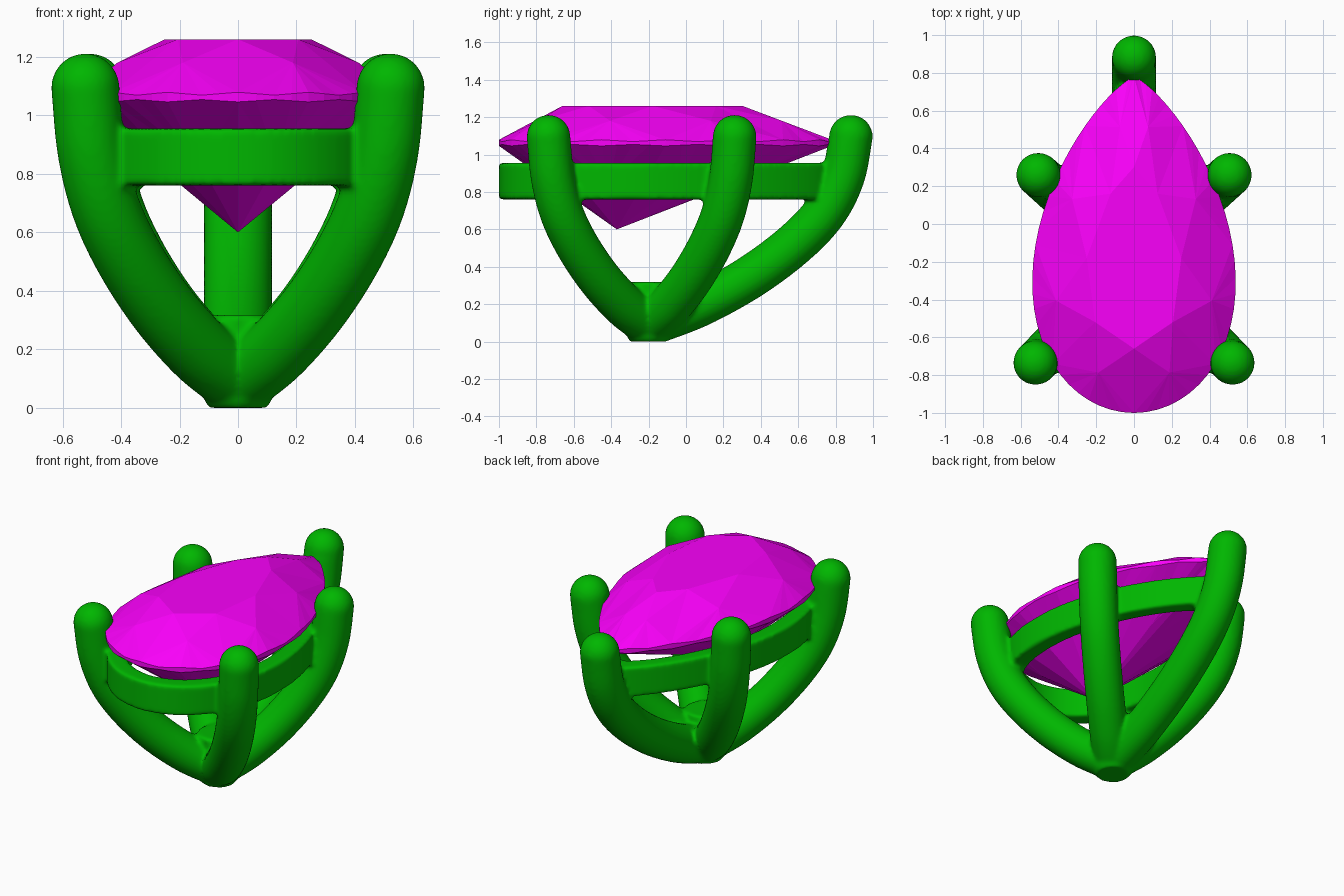
import bpy, bmesh
from math import sin, cos, pi, radians
from mathutils import Vector

if "Cube" in bpy.data.objects:
    bpy.data.objects.remove(bpy.data.objects["Cube"])

def material(name, rgb):
    m = bpy.data.materials.new(name)
    m.diffuse_color = (*rgb, 1)
    m.use_nodes = True
    m.node_tree.nodes["Principled BSDF"].inputs["Base Color"].default_value = m.diffuse_color
    return m

METAL = material("green metal", (0.0, 0.47, 0.0))
STONE = material("magenta stone", (0.95, 0.0, 0.95))

def finish(bm, name, mat):
    bmesh.ops.recalc_face_normals(bm, faces=bm.faces)
    me = bpy.data.meshes.new(name)
    bm.to_mesh(me)
    bm.free()
    ob = bpy.data.objects.new(name, me)
    bpy.context.collection.objects.link(ob)
    me.materials.append(mat)
    return ob

def bridge(bm, a, b):
    n = len(a)
    for i in range(n):
        bm.faces.new((a[i], a[(i + 1) % n], b[(i + 1) % n], b[i]))

# Pear outline: round end at -y, point at +y
def pear(t):
    c = cos(t)
    return 0.5216 * sin(t) * max(1 + c, 0) ** 0.287, -0.11 - 0.89 * c

# Gem: brilliant cut with table, kites, stars, girdle and pavilion
def make_gem():
    bm = bmesh.new()
    N, M = 8, 8                       # main facets, girdle steps per facet
    def ring(count, shift, sx, sy, oy, z, scallop=0):
        out = []
        for i in range(count):
            x, y = pear(2 * pi * (i + shift) / count)
            dz = scallop * cos(2 * pi * i / 4)
            out.append(bm.verts.new((x * sx, y * sy + oy, z + dz)))
        return out
    table = ring(N, 0, 0.48, 0.54, -0.12, 1.26)
    star = ring(N, 0.5, 0.78, 0.79, -0.05, 1.18)
    top = ring(N * M, 0, 1, 1, 0, 1.074, 0.005)
    low = ring(N * M, 0, 1, 1, 0, 1.05, -0.004)
    pav = ring(N, 0.5, 0.55, 0.55, -0.167, 0.84)
    culet = bm.verts.new((0, -0.37, 0.6))
    bm.faces.new(table)
    bridge(bm, top, low)
    for i in range(N):
        bm.faces.new((table[i], star[i], table[(i + 1) % N]))
        for inner, girdle, end in ((star, top, table[i]), (pav, low, culet)):
            bm.faces.new((end, inner[i - 1], girdle[i * M]))
            bm.faces.new((end, girdle[i * M], inner[i]))
            for k in range(M):
                p, q = girdle[i * M + k], girdle[(i * M + k + 1) % (N * M)]
                bm.faces.new((inner[i], p, q))
    finish(bm, "pear_gem", STONE)

# Gallery rail: pear-shaped band under the gem
def make_rail():
    bm = bmesh.new()
    n = 96
    loops = []
    for sx, sy, oy, z in ((0.98, 1, 0, 0.76), (0.98, 1, 0, 0.955),
                          (0.78, 0.86, -0.03, 0.955), (0.78, 0.86, -0.03, 0.76)):
        pts = [pear(2 * pi * i / n) for i in range(n)]
        loops.append([bm.verts.new((x * sx, y * sy + oy, z)) for x, y in pts])
    for k in range(4):
        bridge(bm, loops[k], loops[(k + 1) % 4])
    return finish(bm, "gallery_rail", METAL)

# Prongs: round bars sweeping up from the base, with domed tips
BASE = Vector((0, -0.2, 0))
R = 0.117
PROFILE = [(0, 0.1), (0.1, 0.13), (0.28, 0.21), (0.51, 0.35), (0.72, 0.52),
           (0.87, 0.69), (0.96, 0.88), (1, 1.095)]

def spline(pts, steps=6):
    p = [Vector(q) for q in pts]
    p = [2 * p[0] - p[1]] + p + [2 * p[-1] - p[-2]]
    out = []
    for i in range(1, len(p) - 2):
        a, b, c, d = p[i - 1:i + 3]
        for k in range(steps):
            t = k / steps
            out.append(0.5 * (2 * b + (c - a) * t + (2 * a - 5 * b + 4 * c - d) * t * t
                              + (3 * b - a - 3 * c + d) * t ** 3))
    return out + [p[-2]]

def make_prong(name, tip_x, tip_y):
    bm = bmesh.new()
    reach = Vector((tip_x, tip_y, 0)) - BASE
    side = reach.normalized().cross(Vector((0, 0, 1)))
    path = [BASE + reach * s + Vector((0, 0, z)) for s, z in spline(PROFILE)]
    rings = []
    def add_ring(centre, tangent, r):
        up = side.cross(tangent)
        ring = []
        for k in range(32):
            a = 2 * pi * k / 32
            co = centre + (side * cos(a) + up * sin(a)) * r
            co.z = max(co.z, 0.003)   # flat foot
            ring.append(bm.verts.new(co))
        rings.append(ring)
    for i, p in enumerate(path):
        tan = (path[min(i + 1, len(path) - 1)] - path[max(i - 1, 0)]).normalized()
        if i == len(path) - 1:
            tan = Vector((0, 0, 1))
        add_ring(p, tan, R)
    for k in range(1, 9):
        a = k / 8 * radians(87)
        add_ring(path[-1] + Vector((0, 0, R * sin(a))), Vector((0, 0, 1)), R * cos(a))
    for a, b in zip(rings, rings[1:]):
        bridge(bm, a, b)
    bm.faces.new(rings[0])
    bm.faces.new(rings[-1])
    return finish(bm, name, METAL)

# Hub: short post where the prongs meet
def make_hub():
    bm = bmesh.new()
    loops = []
    for r, z in ((0.1, 0), (0.118, 0.03), (0.125, 0.318)):
        loops.append([bm.verts.new(BASE + Vector((r * cos(2 * pi * k / 40), r * sin(2 * pi * k / 40), z)))
                      for k in range(40)])
    for a, b in zip(loops, loops[1:]):
        bridge(bm, a, b)
    bm.faces.new(loops[0])
    bm.faces.new(loops[-1])
    return finish(bm, "base_hub", METAL)

make_gem()
parts = [make_rail(), make_hub(), make_prong("back_prong", 0, 0.882)]
for sx, label in ((-1, "left"), (1, "right")):
    parts.append(make_prong("front_prong_" + label, sx * 0.522, -0.735))
    parts.append(make_prong("middle_prong_" + label, sx * 0.507, 0.26))

# Cast all metal parts into one setting with softly blended joints
bpy.ops.object.select_all(action='DESELECT')
for p in parts:
    p.select_set(True)
bpy.context.view_layer.objects.active = parts[0]
bpy.ops.object.join()
setting = bpy.context.view_layer.objects.active
setting.name = "prong_setting"
remesh = setting.modifiers.new("fuse", 'REMESH')
remesh.mode, remesh.voxel_size, remesh.use_smooth_shade = 'VOXEL', 0.012, True
soften = setting.modifiers.new("blend", 'SMOOTH')
soften.factor, soften.iterations = 0.5, 8
